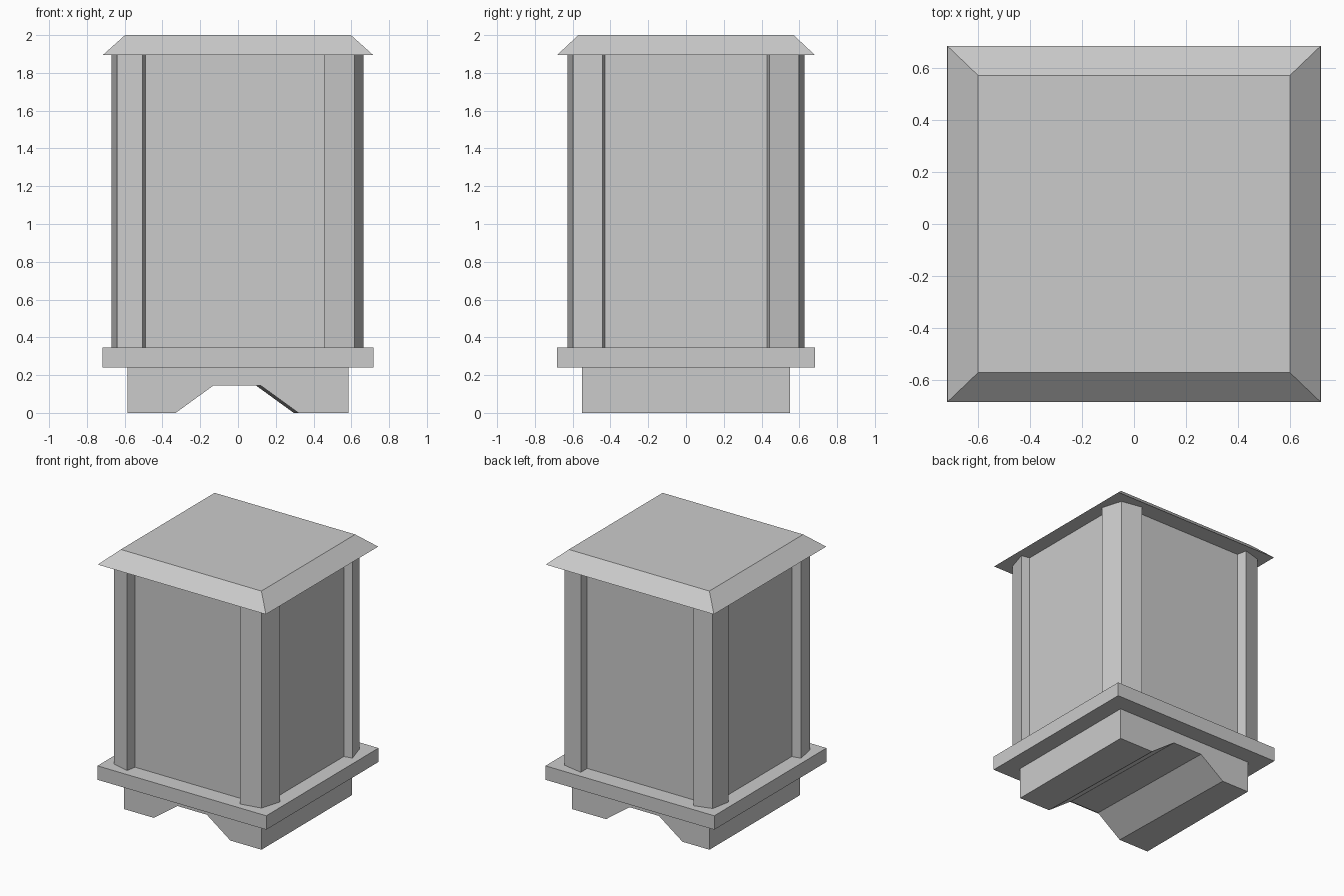
import bpy, bmesh

if "Cube" in bpy.data.objects:
    bpy.data.objects.remove(bpy.data.objects["Cube"])


def loft(name, loop_a, loop_b):
    """Closed solid between two matching loops of 3D points."""
    bm = bmesh.new()
    a = [bm.verts.new(p) for p in loop_a]
    b = [bm.verts.new(p) for p in loop_b]
    n = len(a)
    bm.faces.new(a)
    bm.faces.new(b[::-1])
    for i in range(n):
        j = (i + 1) % n
        bm.faces.new((a[i], b[i], b[j], a[j]))
    bmesh.ops.recalc_face_normals(bm, faces=bm.faces)
    mesh = bpy.data.meshes.new(name)
    bm.to_mesh(mesh)
    bm.free()
    obj = bpy.data.objects.new(name, mesh)
    bpy.context.collection.objects.link(obj)
    return obj


def rect(hx, hy, z):
    return [(-hx, -hy, z), (hx, -hy, z), (hx, hy, z), (-hx, hy, z)]


def block(name, bottom, top, z0, z1):
    return loft(name, rect(*bottom, z0), rect(*top, z1))


# Foot block with a slightly skewed arch running front to back
def foot_profile(y, shift):
    pts = [(-0.585, 0), (-0.33 + shift, 0), (-0.13 + shift, 0.145),
           (0.12 + shift, 0.145), (0.32 + shift, 0), (0.585, 0),
           (0.585, 0.24), (-0.585, 0.24)]
    return [(x, y, z) for x, z in pts]


loft("foot", foot_profile(-0.55, 0), foot_profile(0.55, -0.025))

# Plinth slab, body and hipped lid
block("plinth", (0.718, 0.682), (0.718, 0.682), 0.24, 0.347)
block("body", (0.60, 0.55), (0.60, 0.55), 0.347, 1.895)
block("lid", (0.715, 0.682), (0.598, 0.57), 1.895, 2.0)

# Corner posts with splayed faces; the left pair is a little narrower
right_post = [(0.455, 0.628), (0.617, 0.597), (0.665, 0.442),
              (0.598, 0.428), (0.45, 0.43), (0.455, 0.548)]
left_post = [(-0.505, 0.628), (-0.64, 0.59), (-0.67, 0.442),
             (-0.598, 0.428), (-0.48, 0.43), (-0.49, 0.548)]
for side, profile in (("right", right_post), ("left", left_post)):
    for end, s in (("front", -1), ("back", 1)):
        loft(f"{end}_{side}_post",
             [(x, s * y, 0.347) for x, y in profile],
             [(x, s * y, 1.895) for x, y in profile])
